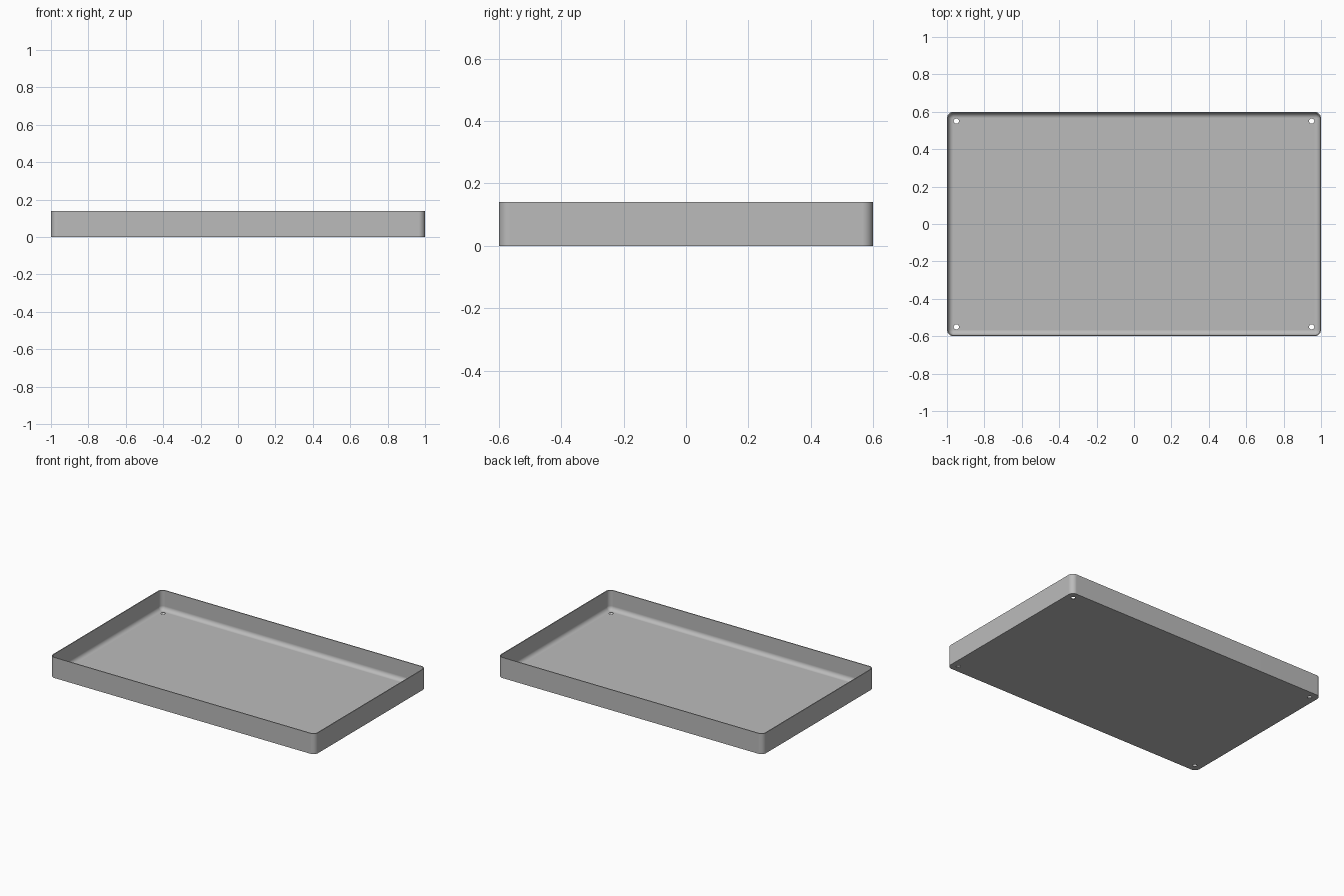
import bpy, bmesh
from math import sin, cos, pi, radians

if "Cube" in bpy.data.objects:
    bpy.data.objects.remove(bpy.data.objects["Cube"])

HALF_X, HALF_Y, HEIGHT = 1.0, 0.6, 0.14
CORNER, SHEET, FILLET = 0.035, 0.006, 0.028
CORNER_STEPS, FILLET_STEPS = 10, 8

grey = bpy.data.materials.new("tray grey")
grey.use_nodes = True
grey.diffuse_color = (0.5, 0.5, 0.5, 1)
grey.node_tree.nodes["Principled BSDF"].inputs["Base Color"].default_value = (0.5, 0.5, 0.5, 1)


def ring(bm, inset, z):
    """Rounded rectangle of vertices, drawn in from the outer wall."""
    r = CORNER - inset
    verts = []
    for i, (sx, sy) in enumerate([(1, 1), (-1, 1), (-1, -1), (1, -1)]):
        for k in range(CORNER_STEPS + 1):
            a = pi / 2 * (i + k / CORNER_STEPS)
            verts.append(bm.verts.new((sx * (HALF_X - CORNER) + r * cos(a),
                                       sy * (HALF_Y - CORNER) + r * sin(a), z)))
    return verts


# Tray shell: outer wall, rim, inner wall, then the fillet down to the floor
profile = [(0, 0), (0, HEIGHT), (SHEET, HEIGHT)]
for k in range(FILLET_STEPS + 1):
    a = pi / 2 * k / FILLET_STEPS
    profile.append((SHEET + FILLET * (1 - cos(a)), SHEET + FILLET * (1 - sin(a))))

bm = bmesh.new()
rings = [ring(bm, inset, z) for inset, z in profile]
for low, high in zip(rings, rings[1:]):
    for i in range(len(low)):
        j = (i + 1) % len(low)
        bm.faces.new((low[i], low[j], high[j], high[i]))
bm.faces.new(rings[0][::-1])
bm.faces.new(rings[-1])
bmesh.ops.recalc_face_normals(bm, faces=bm.faces)
mesh = bpy.data.meshes.new("tray")
bm.to_mesh(mesh)
bm.free()
mesh.materials.append(grey)
tray = bpy.data.objects.new("tray", mesh)
bpy.context.collection.objects.link(tray)

# Drain holes through the floor near each corner
for sx in (-1, 1):
    for sy in (-1, 1):
        bpy.ops.mesh.primitive_cylinder_add(vertices=24, radius=0.014, depth=0.1,
                                            location=(sx * 0.95, sy * 0.55, 0))
        cutter = bpy.context.object
        cutter.name = "hole_cutter"
        cutter.hide_render = True
        cutter.data.materials.append(grey)
        bpy.context.view_layer.objects.active = tray
        mod = tray.modifiers.new("hole", 'BOOLEAN')
        mod.operation, mod.solver, mod.object = 'DIFFERENCE', 'EXACT', cutter
        bpy.ops.object.modifier_apply(modifier=mod.name)
        bpy.data.objects.remove(cutter)

# Smooth fillets and corners, flat large faces
bpy.ops.object.select_all(action='DESELECT')
tray.select_set(True)
bpy.context.view_layer.objects.active = tray
bpy.ops.object.shade_smooth_by_angle(angle=radians(35))
weighted = tray.modifiers.new("flat faces", 'WEIGHTED_NORMAL')
weighted.keep_sharp = True
